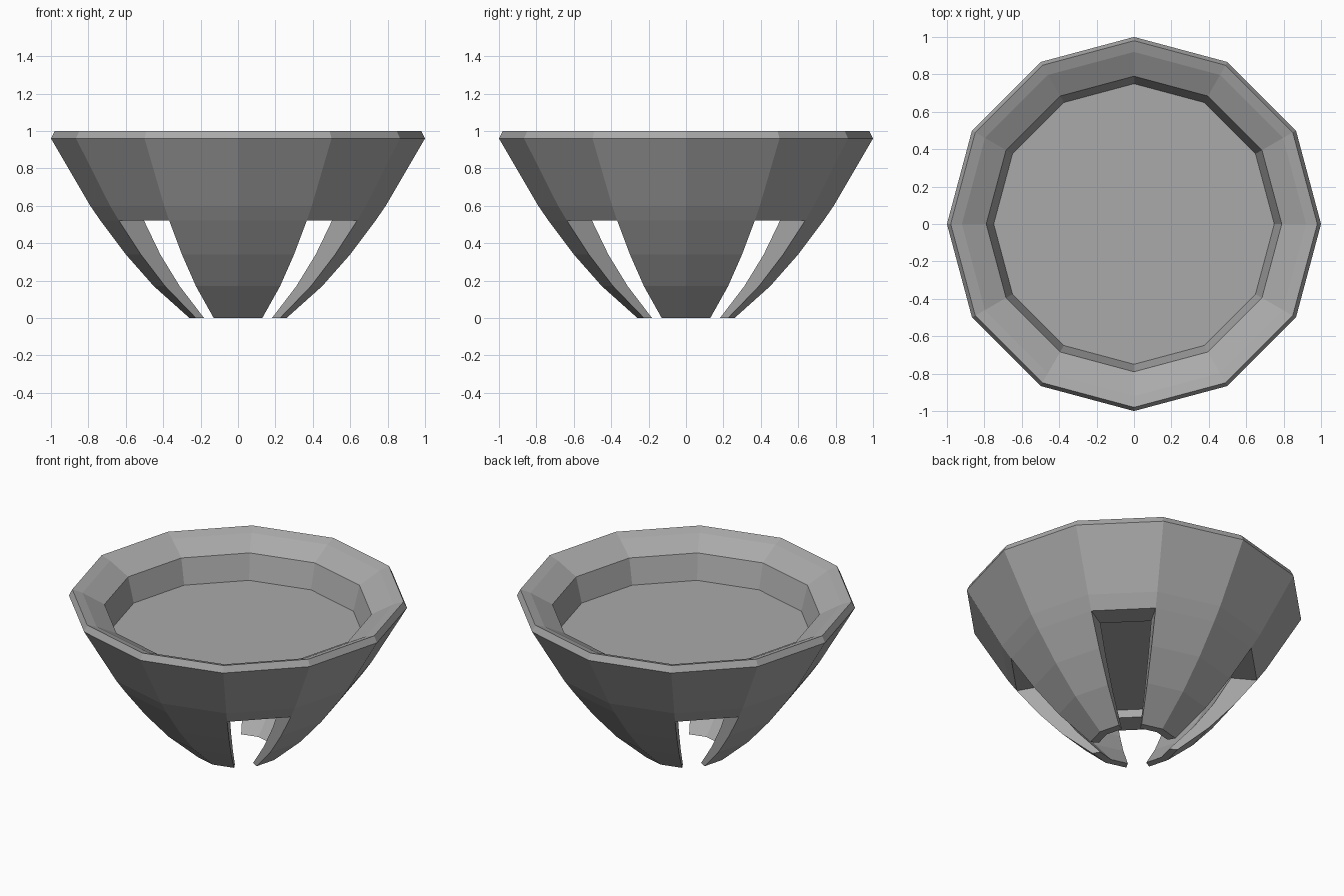
import bpy
import bmesh
from math import cos, sin, tau

cube = bpy.data.objects.get("Cube")
if cube:
    bpy.data.objects.remove(cube)

SIDES = 12

# Single grey material
grey = bpy.data.materials.new("plain_grey")
grey.use_nodes = True
colour = (0.4, 0.4, 0.4, 1)
grey.diffuse_color = colour
grey.node_tree.nodes["Principled BSDF"].inputs["Base Color"].default_value = colour

# Cross-sections as (radius, height)
leg_outer = [(0.26, 0), (0.45, 0.17), (0.60, 0.34), (0.735, 0.52)]
leg_inner = [(0.21, 0), (0.36, 0.17), (0.48, 0.34), (0.58, 0.52)]
bowl_upper = [(0.79, 0.60), (1.0, 0.96), (0.98, 1.0),
              (0.92, 0.98), (0.79, 0.91), (0.75, 0.75)]
underside = (0.585, 0.575)

bm = bmesh.new()


def ring(point):
    r, z = point
    return [bm.verts.new((r * cos(tau * k / SIDES), r * sin(tau * k / SIDES), z))
            for k in range(SIDES)]


def is_slot(k):
    return k % 3 == 1


def band(a, b, keep=lambda k: True):
    """Join two rings with quads on the kept segments."""
    for k in range(SIDES):
        if keep(k):
            n = (k + 1) % SIDES
            bm.faces.new((a[k], a[n], b[n], b[k]))


def on_leg(k):
    return not is_slot(k)


outer = [ring(p) for p in leg_outer]
inner = [ring(p) for p in leg_inner]
upper = [outer[-1]] + [ring(p) for p in bowl_upper]
ceiling = ring(underside)

# Bowl wall, rim and recess, then the flat floor
for low, high in zip(upper, upper[1:]):
    band(low, high)
bm.faces.new(upper[-1])

# Underside of the floor
band(inner[-1], ceiling)
bm.faces.new(ceiling)

# Four legs: outer skin, inner skin and feet
for skin in (outer, inner):
    for low, high in zip(skin, skin[1:]):
        band(low, high, on_leg)
band(outer[0], inner[0], on_leg)

# Slot tops and slot sides
band(outer[-1], inner[-1], is_slot)
for k in range(SIDES):
    if is_slot(k) or is_slot(k - 1):
        for i in range(len(outer) - 1):
            bm.faces.new((outer[i][k], outer[i + 1][k],
                          inner[i + 1][k], inner[i][k]))

bmesh.ops.recalc_face_normals(bm, faces=bm.faces[:])
mesh = bpy.data.meshes.new("bowl_with_slotted_base")
bm.to_mesh(mesh)
bm.free()
mesh.materials.append(grey)
bowl = bpy.data.objects.new("bowl_with_slotted_base", mesh)
bpy.context.collection.objects.link(bowl)
